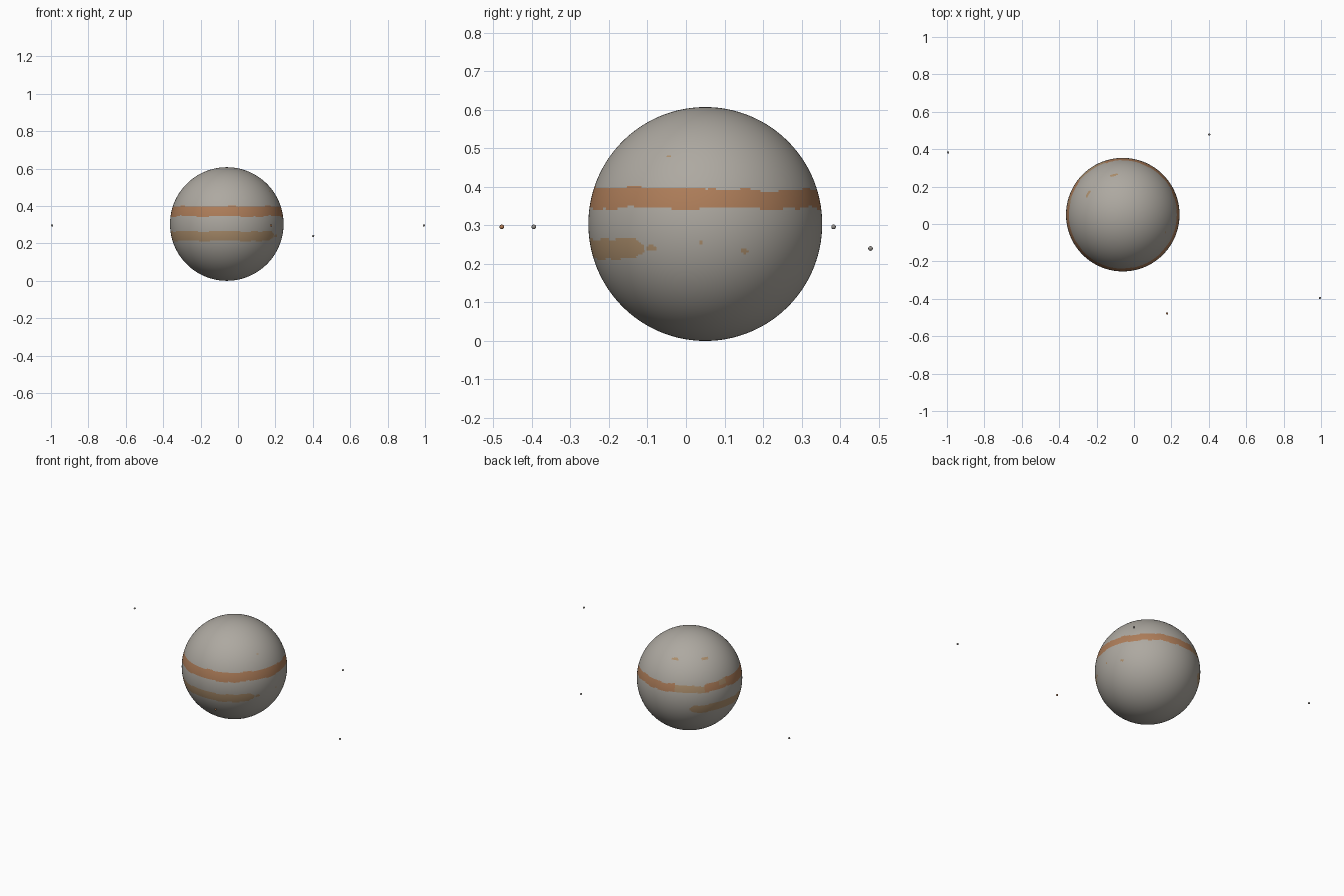
import bpy, math
from mathutils import Vector

if "Cube" in bpy.data.objects:
    bpy.data.objects.remove(bpy.data.objects["Cube"])

CENTER = Vector((-0.06, 0.05, 0.3035))
R = 0.3035


def material(name, rgb):
    m = bpy.data.materials.new(name)
    m.diffuse_color = (*rgb, 1.0)
    m.use_nodes = True
    m.node_tree.nodes["Principled BSDF"].inputs["Base Color"].default_value = m.diffuse_color
    return m


cloud = material("pale grey cloud", (0.42, 0.395, 0.355))
brown = material("rust brown belt", (0.42, 0.205, 0.10))
tan = material("tan belt", (0.41, 0.27, 0.15))
grey = material("moon grey", (0.30, 0.28, 0.26))
rust = material("moon rust", (0.45, 0.20, 0.09))


def sphere(name, loc, r, segs, rings, mats):
    bpy.ops.mesh.primitive_uv_sphere_add(segments=segs, ring_count=rings, radius=r, location=loc)
    ob = bpy.context.object
    ob.name = name
    for m in mats:
        ob.data.materials.append(m)
    bpy.ops.object.shade_smooth()
    return ob


# small storm spots: azimuth, height, half width in degrees, half height
SPOTS = [(103, 0.515, 6, 0.006), (149, 0.517, 6, 0.006), (-22, 0.48, 1.5, 0.004),
         (-28, 0.242, 3, 0.007), (-2, 0.255, 1.2, 0.004), (20, 0.234, 2, 0.007)]


def colour_index(p):
    z = p.z + CENTER.z
    az = math.degrees(math.atan2(p.y, p.x)) % 360
    a = math.radians(az)
    wob = 0.003 * math.sin(7 * a) + 0.002 * math.sin(17 * a + 1)
    # upper belt, thinner and partly tan on the back
    top = 0.399 + 0.3 * wob
    bottom = 0.344 + wob
    if 0 < az < 160:
        top = 0.392 + wob
    if 108 < az < 142:
        top = 0.384 + wob
    if bottom < z < top:
        if 108 < az < 142 or (abs(az - 165) < 5 and z > 0.365):
            return 2
        return 1
    # lower belt, open on the right and back
    if 125 < az < 327:
        taper = min(1.0, (327 - az) / 8 + 0.35, (az - 125) / 8 + 0.35)
        if abs(z - 0.239 - wob * 0.6) < 0.026 * taper:
            return 2
    for sa, sz, w, h in SPOTS:
        d = (az - sa + 180) % 360 - 180
        if (d / w) ** 2 + ((z - sz) / h) ** 2 < 1:
            return 2
    return 0


planet = sphere("planet", CENTER, R, 256, 180, [cloud, brown, tan])
for f in planet.data.polygons:
    f.material_index = colour_index(f.center)

# four tiny moons
MOONS = [("left_moon", (-0.994, 0.383, 0.296), grey),
         ("front_moon", (0.177, -0.478, 0.296), rust),
         ("back_moon", (0.402, 0.479, 0.240), grey),
         ("right_moon", (0.994, -0.395, 0.296), grey)]
for name, loc, m in MOONS:
    sphere(name, loc, 0.006, 32, 16, [m])
